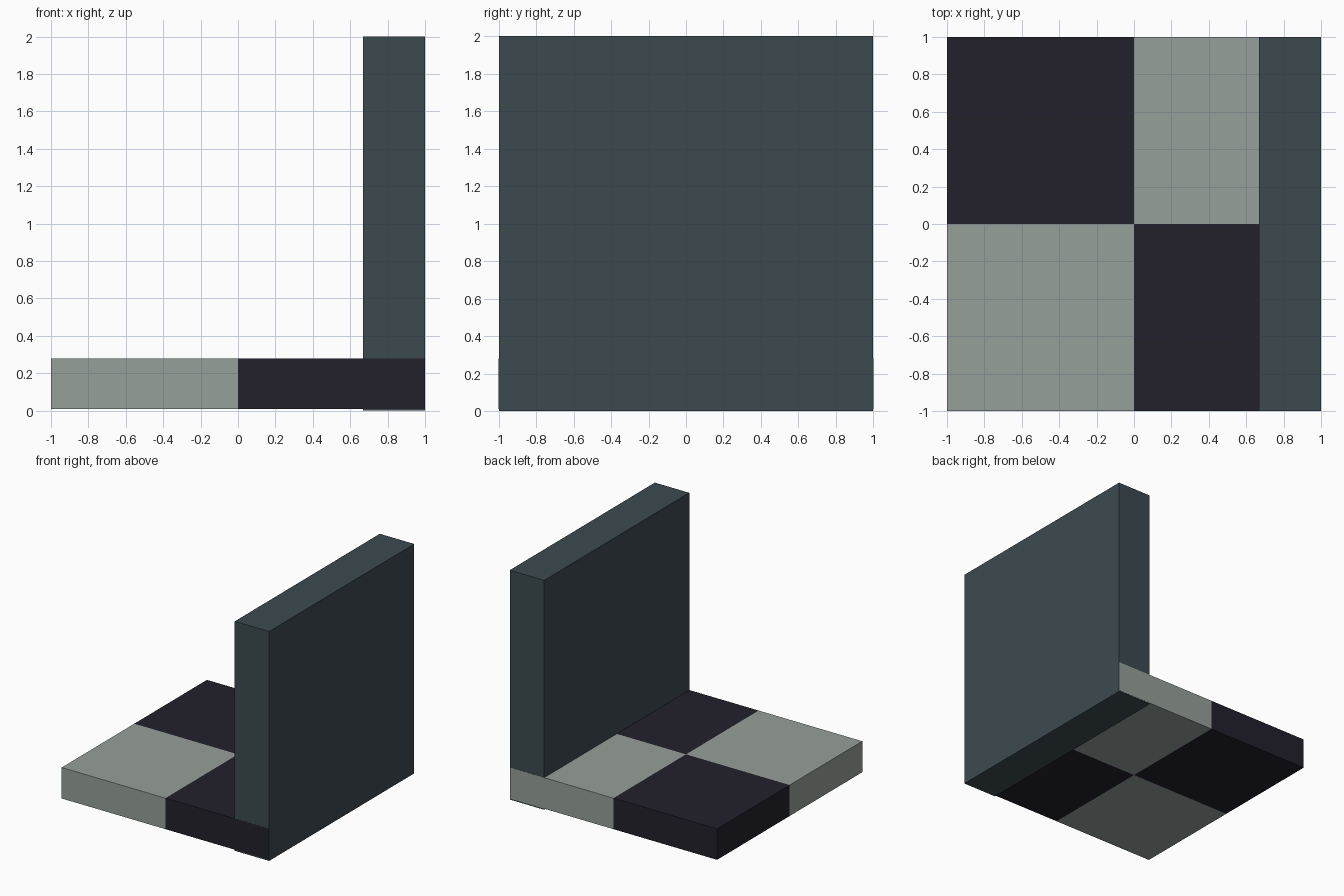
import bpy, bmesh
from mathutils import Vector

if "Cube" in bpy.data.objects:
    bpy.data.objects.remove(bpy.data.objects["Cube"])


def material(name, rgb):
    m = bpy.data.materials.new(name)
    m.diffuse_color = (*rgb, 1.0)
    m.use_nodes = True
    m.node_tree.nodes["Principled BSDF"].inputs["Base Color"].default_value = m.diffuse_color
    return m


light = material("pale grey", (0.305, 0.352, 0.328))
dark = material("near black", (0.016, 0.0152, 0.0252))
slate = material("slate", (0.0452, 0.0685, 0.0782))


def box(name, lo, hi, mats, checker=False):
    lo, hi = Vector(lo), Vector(hi)
    bm = bmesh.new()
    bmesh.ops.create_cube(bm, size=1)
    for v in bm.verts:
        v.co = (lo + hi) / 2 + v.co * (hi - lo)
    if checker:
        # cut into quarters, colour diagonal quarters alike
        for normal in ((1, 0, 0), (0, 1, 0)):
            bmesh.ops.bisect_plane(bm, geom=bm.verts[:] + bm.edges[:] + bm.faces[:],
                                   plane_co=(0, 0, 0), plane_no=normal)
        for f in bm.faces:
            c = f.calc_center_median()
            f.material_index = 1 if c.x * c.y < 0 else 0
    mesh = bpy.data.meshes.new(name)
    bm.to_mesh(mesh)
    bm.free()
    for m in mats:
        mesh.materials.append(m)
    obj = bpy.data.objects.new(name, mesh)
    bpy.context.collection.objects.link(obj)
    return obj


# Checkered floor slab, slightly above the wall's underside
box("checkered_floor", (-1, -1, 0.01), (0.999, 1, 0.28), [light, dark], checker=True)

# Wall along the right edge
box("wall", (0.668, -0.999, 0), (1, 0.999, 2), [slate])
